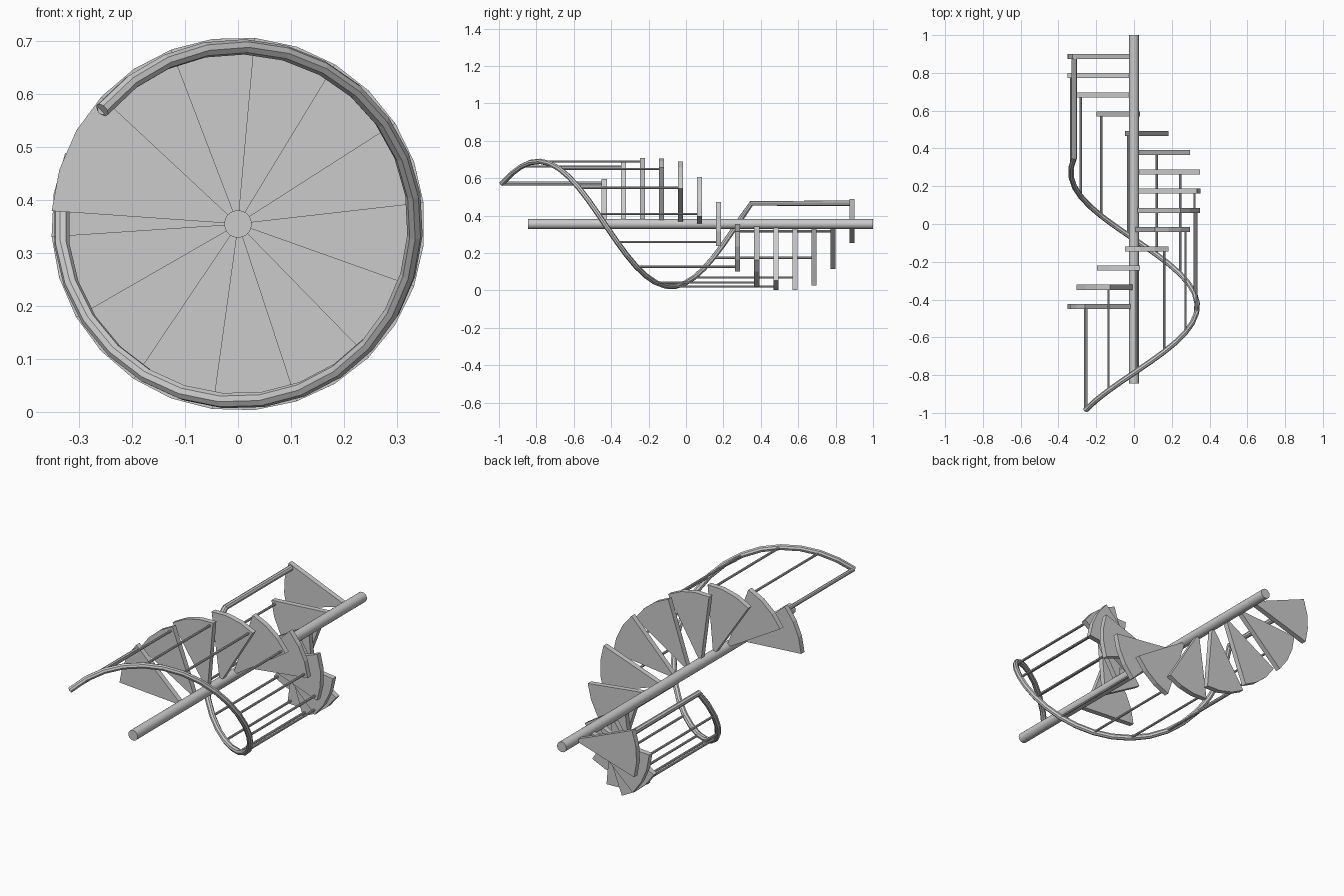
import bpy, bmesh
from math import radians, sin, cos
from mathutils import Vector

if "Cube" in bpy.data.objects:
    bpy.data.objects.remove(bpy.data.objects["Cube"])

AXIS_Z = 0.355      # height of the pole axis, staircase lies along y
STEPS = 14
TURN = -26.1        # degrees per step
RISE = 0.1019       # y distance per step
FIRST_Y = -0.437
TREAD_R = 0.353
RAIL_R = 0.335


def polar(r, deg, y):
    a = radians(deg)
    return Vector((r * cos(a), y, AXIS_Z + r * sin(a)))


def rod(name, y0, y1, r, x, z, sides):
    bpy.ops.mesh.primitive_cylinder_add(
        vertices=sides, radius=r, depth=y1 - y0,
        location=(x, (y0 + y1) / 2, z), rotation=(radians(90), 0, 0))
    ob = bpy.context.object
    ob.name = name
    if sides > 8:
        bpy.ops.object.shade_smooth_by_angle(angle=radians(35))
    return ob


def tread(name, start, sweep, y, thick=0.027, segs=3):
    # wedge outline, extruded along the pole
    outline = [polar(0.02, start, y - thick / 2)]
    outline += [polar(TREAD_R, start + sweep * k / segs, y - thick / 2)
                for k in range(segs + 1)]
    outline.append(polar(0.02, start + sweep, y - thick / 2))
    bm = bmesh.new()
    face = bm.faces.new([bm.verts.new(p) for p in outline])
    ext = bmesh.ops.extrude_face_region(bm, geom=[face])
    top = [g for g in ext["geom"] if isinstance(g, bmesh.types.BMVert)]
    bmesh.ops.translate(bm, verts=top, vec=(0, thick, 0))
    bmesh.ops.recalc_face_normals(bm, faces=bm.faces)
    me = bpy.data.meshes.new(name)
    bm.to_mesh(me)
    bm.free()
    ob = bpy.data.objects.new(name, me)
    bpy.context.collection.objects.link(ob)


# Central pole
rod("pole", -0.845, 1.0, 0.026, 0, AXIS_Z, 20)

# Treads and balusters
for i in range(STEPS):
    y = FIRST_Y + RISE * i
    tread(f"tread_{i + 1}", 137 + TURN * i, 39, y)
    if i < STEPS - 1:
        p = polar(RAIL_R, 139.8 + TURN * i, 0)
        rod(f"baluster_{i + 1}", y - 0.545, y, 0.010 if i == 0 else 0.006,
            p.x, p.z, 8)

# Helical handrail ending in a straight newel post
N = 26
points = []
for k in range(N + 1):
    t = (STEPS - 1) * k / N
    points.append(polar(RAIL_R, 140 + TURN * t, -0.985 + 0.1027 * t))
last = points[-1]
points.append(Vector((last.x, FIRST_Y + RISE * (STEPS - 1), last.z)))

cu = bpy.data.curves.new("handrail", "CURVE")
cu.dimensions = "3D"
cu.bevel_depth = 0.0145
cu.bevel_resolution = 2
cu.use_fill_caps = True
sp = cu.splines.new("POLY")
sp.points.add(len(points) - 1)
for q, p in zip(sp.points, points):
    q.co = (*p, 1)
sp.use_smooth = False
rail = bpy.data.objects.new("handrail", cu)
bpy.context.collection.objects.link(rail)
